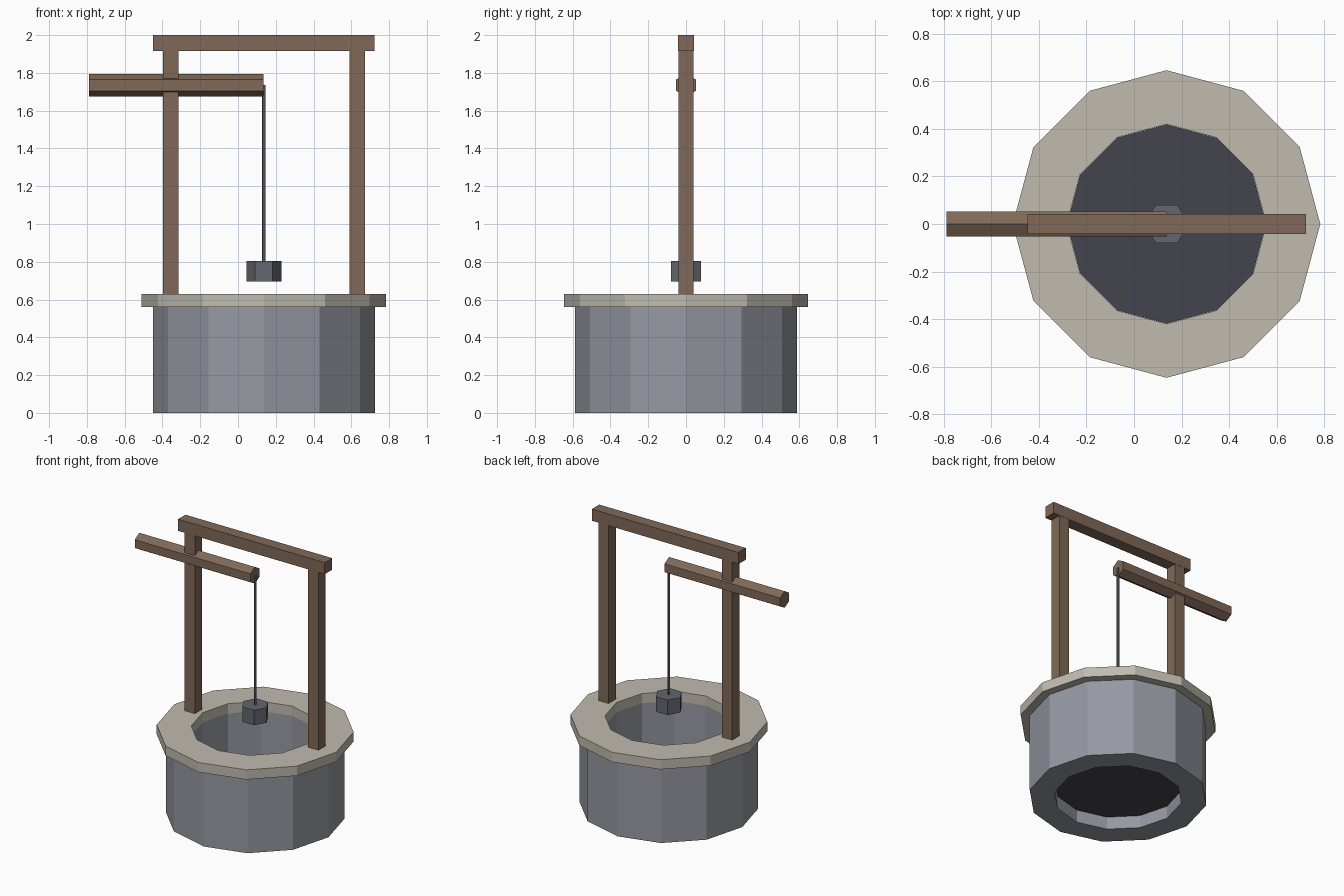
import bpy, bmesh, math
from mathutils import Matrix

cube = bpy.data.objects.get("Cube")
if cube:
    bpy.data.objects.remove(cube, do_unlink=True)

CX = 0.137  # axis of the well shaft


def material(name, rgb):
    lin = [(c / 255 / 12.92) if c < 11 else ((c / 255 + 0.055) / 1.055) ** 2.4 for c in rgb]
    m = bpy.data.materials.new(name)
    m.use_nodes = True
    m.diffuse_color = (*lin, 1)
    m.node_tree.nodes["Principled BSDF"].inputs["Base Color"].default_value = (*lin, 1)
    return m


wood = material("brown wood", (128, 105, 87))
stone = material("grey stone", (150, 153, 162))
cap = material("pale stone", (192, 187, 175))
iron = material("dark iron", (98, 102, 110))
water = material("dark water", (68, 68, 78))


def finish(name, bm, mat):
    bmesh.ops.recalc_face_normals(bm, faces=bm.faces)
    mesh = bpy.data.meshes.new(name)
    bm.to_mesh(mesh)
    bm.free()
    mesh.materials.append(mat)
    obj = bpy.data.objects.new(name, mesh)
    bpy.context.collection.objects.link(obj)
    return obj


def box(name, centre, size, mat):
    bm = bmesh.new()
    bmesh.ops.create_cube(bm, size=1, matrix=Matrix.Translation(centre) @ Matrix.Diagonal((*size, 1)))
    return finish(name, bm, mat)


def prism(name, sides, radius, z0, z1, mat):
    """Upright prism on the shaft axis, with a corner on +x."""
    bm = bmesh.new()
    ring = [bm.verts.new((CX + radius * math.cos(a), radius * math.sin(a), z0))
            for a in (math.tau * i / sides for i in range(sides))]
    base = bm.faces.new(ring)
    if z1 > z0:
        top = bmesh.ops.extrude_face_region(bm, geom=[base])["geom"]
        bmesh.ops.translate(bm, vec=(0, 0, z1 - z0),
                            verts=[v for v in top if isinstance(v, bmesh.types.BMVert)])
    return finish(name, bm, mat)


def tube(name, sides, r_in, r_out, z0, z1, mat):
    """Square-section ring swept around the shaft axis."""
    bm = bmesh.new()
    rings = []
    for i in range(sides):
        a = math.tau * i / sides
        rings.append([bm.verts.new((CX + r * math.cos(a), r * math.sin(a), z))
                      for r, z in ((r_in, z0), (r_out, z0), (r_out, z1), (r_in, z1))])
    for i in range(sides):
        p, q = rings[i], rings[(i + 1) % sides]
        for k in range(4):
            n = (k + 1) % 4
            bm.faces.new((p[k], q[k], q[n], p[n]))
    return finish(name, bm, mat)


# Well shaft, rim and water
tube("well_wall", 12, 0.42, 0.587, 0, 0.56, stone)
tube("well_rim", 12, 0.42, 0.647, 0.56, 0.63, cap)
prism("well_water", 12, 0.419, 0.09, 0.09, water)

# Timber frame
for side, sign in (("right", -1), ("left", 1)):
    box(side + "_post", (CX + sign * 0.494, 0, 1.273), (0.082, 0.082, 1.286), wood)
box("top_beam", (CX, 0, 1.958), (1.172, 0.085, 0.084), wood)

# Six-sided winding pole through the right post, with a ridge on top
bm = bmesh.new()
bmesh.ops.create_cone(bm, cap_ends=True, segments=6, radius1=0.06, radius2=0.06, depth=0.925,
                      matrix=Matrix.Translation((-0.3265, 0, 1.735)) @ Matrix.Rotation(math.pi / 2, 4, "Y"))
# turn a corner upward if the cone starts on a flat
if max(v.co.z for v in bm.verts) < 1.79:
    bmesh.ops.rotate(bm, verts=bm.verts, cent=(0, 0, 1.735), matrix=Matrix.Rotation(math.pi / 6, 3, "X"))
finish("winding_pole", bm, wood)

# Rope and weight
prism("rope", 6, 0.0095, 0.80, 1.735, iron)
prism("bucket", 6, 0.0925, 0.695, 0.803, iron)
